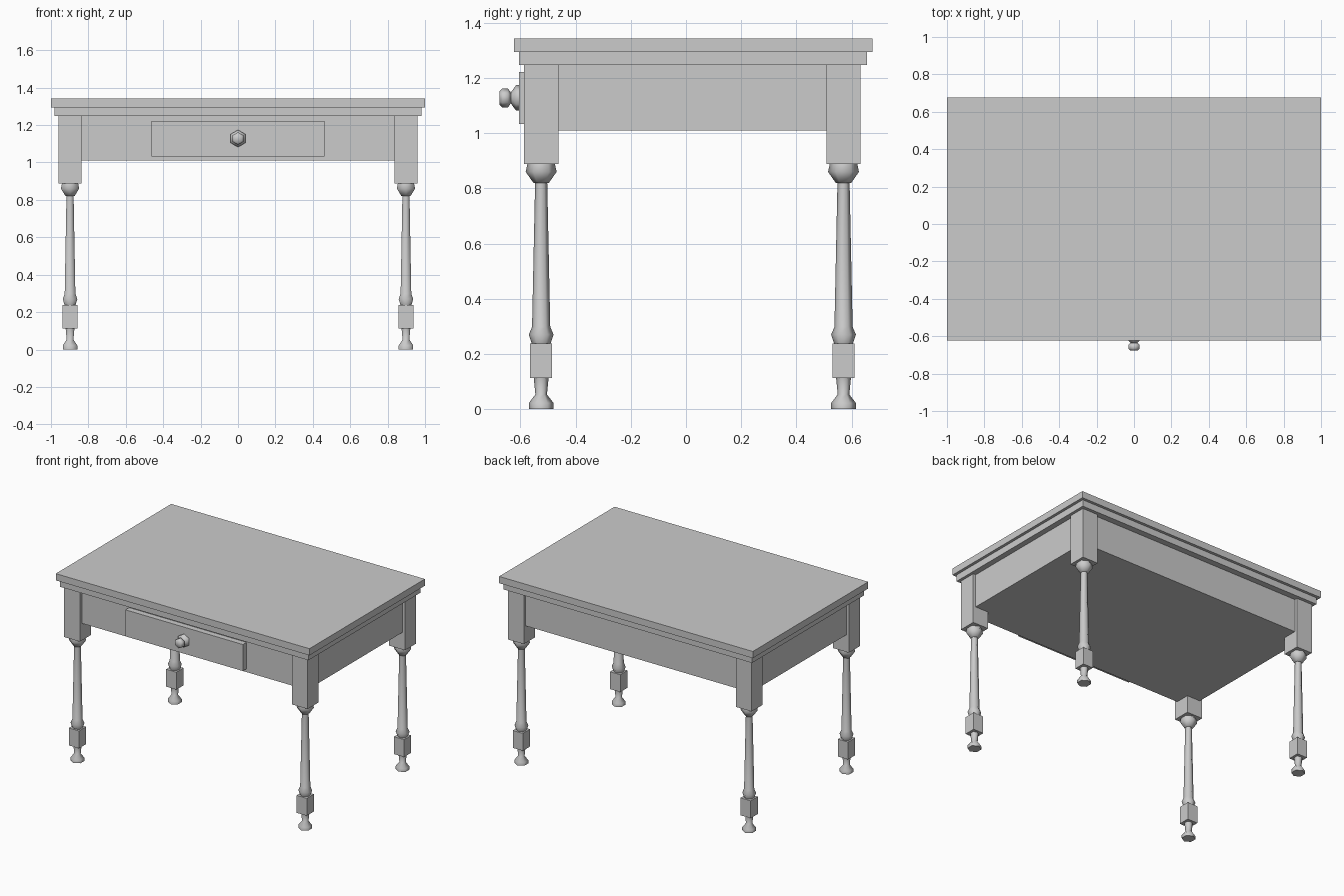
import bpy, bmesh, math
from mathutils import Matrix, Vector

cube = bpy.data.objects.get("Cube")
if cube:
    bpy.data.objects.remove(cube, do_unlink=True)

grey = bpy.data.materials.new("plain_grey")
grey.use_nodes = True
colour = (0.6, 0.6, 0.6, 1)
grey.diffuse_color = colour
next(n for n in grey.node_tree.nodes if n.type == 'BSDF_PRINCIPLED').inputs["Base Color"].default_value = colour


def finish(bm, name, smooth=False):
    bmesh.ops.recalc_face_normals(bm, faces=bm.faces)
    mesh = bpy.data.meshes.new(name)
    bm.to_mesh(mesh)
    bm.free()
    mesh.materials.append(grey)
    obj = bpy.data.objects.new(name, mesh)
    bpy.context.collection.objects.link(obj)
    if smooth:
        bpy.ops.object.select_all(action='DESELECT')
        obj.select_set(True)
        bpy.context.view_layer.objects.active = obj
        bpy.ops.object.shade_smooth_by_angle(angle=math.radians(62))
    return obj


def box(name, lo, hi):
    bm = bmesh.new()
    lo, hi = Vector(lo), Vector(hi)
    place = Matrix.Translation((lo + hi) / 2) @ Matrix.Diagonal((*(hi - lo), 1))
    bmesh.ops.create_cube(bm, size=1, matrix=place)
    return finish(bm, name)


def turned(name, profile, place, sides=6):
    """Six-sided turning from (height, radius) pairs, with a corner along local y."""
    bm = bmesh.new()
    rings = []
    for z, r in profile:
        angles = [math.pi / 2 + math.tau * i / sides for i in range(sides)]
        rings.append([bm.verts.new((r * math.cos(a), r * math.sin(a), z)) for a in angles])
    for a, b in zip(rings, rings[1:]):
        for i in range(sides):
            j = (i + 1) % sides
            bm.faces.new((a[i], a[j], b[j], b[i]))
    bm.faces.new(rings[0])
    bm.faces.new(rings[-1])
    bm.transform(place)
    return finish(bm, name, smooth=True)


# Top boards and apron
box("table_top", (-1, -0.624, 1.295), (1, 0.676, 1.343))
box("top_moulding", (-0.98, -0.606, 1.248), (0.98, 0.656, 1.295))
box("apron", (-0.94, -0.565, 1.01), (0.94, 0.612, 1.248))

# Drawer front and knob
box("drawer_front", (-0.463, -0.606, 1.033), (0.463, -0.56, 1.222))
knob = [(0, 0.046), (0.01, 0.046), (0.029, 0.02), (0.033, 0.025),
        (0.039, 0.034), (0.06, 0.034), (0.07, 0.025)]
turned("drawer_knob", knob,
       Matrix.Translation((0, -0.606, 1.128)) @ Matrix.Rotation(math.pi / 2, 4, 'X'))

# Legs: square post, turned shaft, square block, turned foot
shaft = [(0.237, 0.034), (0.27, 0.045), (0.298, 0.033), (0.82, 0.022),
         (0.82, 0.028), (0.86, 0.056), (0.888, 0.05)]
foot = [(0, 0.045), (0.022, 0.045), (0.053, 0.021), (0.113, 0.027)]
for side, x in (("right", -0.898), ("left", 0.898)):
    for end, y in (("front", -0.525), ("back", 0.571)):
        name = f"{end}_{side}_leg"
        place = Matrix.Translation((x, y, 0))
        box(name + "_post", (x - 0.062, y - 0.062, 0.888), (x + 0.062, y + 0.062, 1.248))
        box(name + "_block", (x - 0.04, y - 0.04, 0.113), (x + 0.04, y + 0.04, 0.237))
        turned(name + "_shaft", shaft, place)
        turned(name + "_foot", foot, place)
